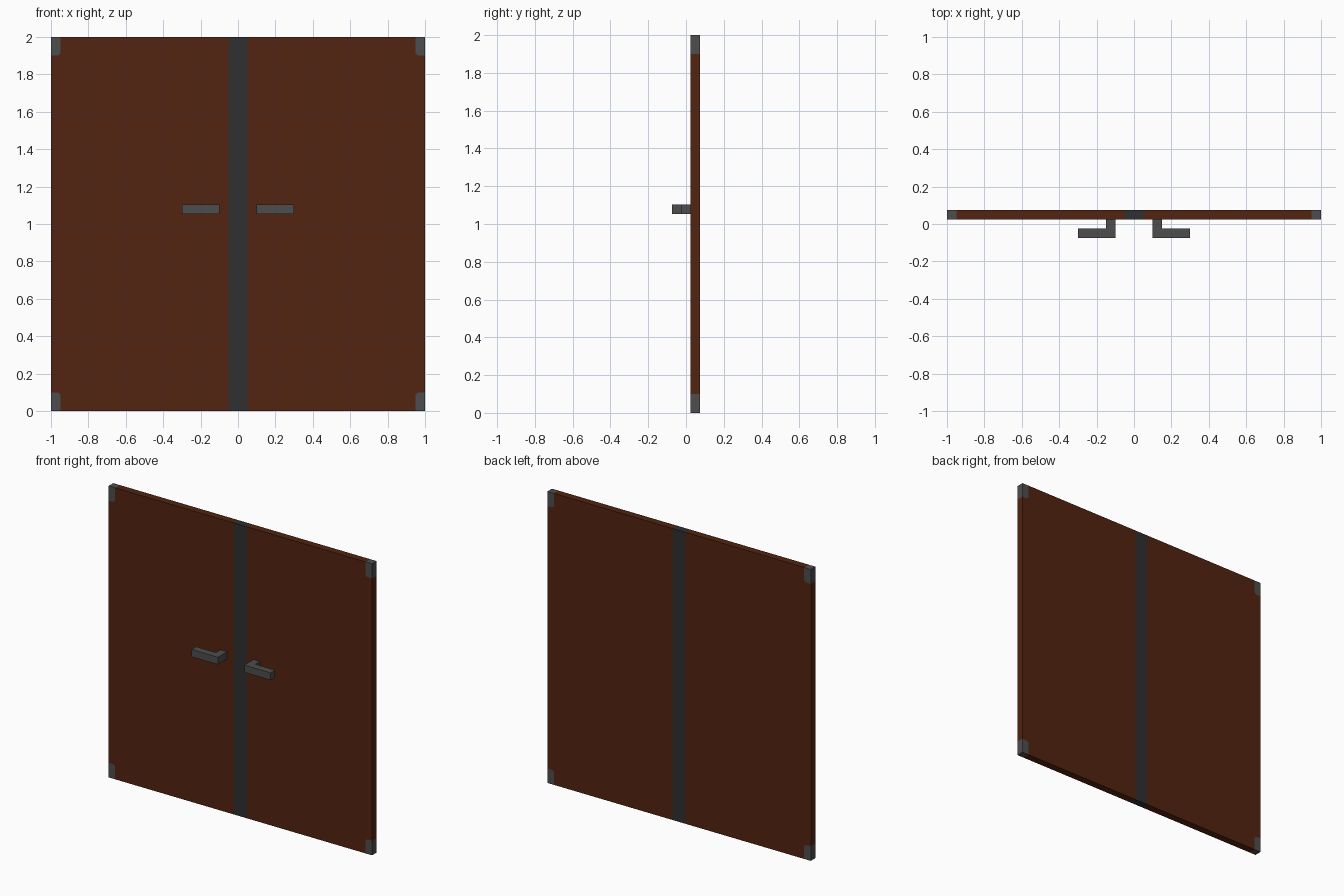
import bpy, bmesh

if "Cube" in bpy.data.objects:
    bpy.data.objects.remove(bpy.data.objects["Cube"])


def material(name, rgb):
    m = bpy.data.materials.new(name)
    m.diffuse_color = (*rgb, 1.0)
    m.use_nodes = True
    m.node_tree.nodes["Principled BSDF"].inputs["Base Color"].default_value = m.diffuse_color
    return m


WOOD = material("dark brown wood", (0.084, 0.017, 0.005))
STEEL = material("grey metal", (0.075, 0.075, 0.075))
SEAM = material("charcoal strip", (0.029, 0.029, 0.029))

BACK, FACE, FRONT = 0.075, 0.025, -0.075
W, H = 1.0, 2.0
BW, BH, CH = 0.05, 0.1, 0.012   # corner bracket width, height, chamfer


def extrude(name, pts, mat, plane, lo, hi):
    """Extrude an outline: plane 'xz' runs along y, plane 'xy' runs along z."""
    bm = bmesh.new()
    place = (lambda a, b: (a, lo, b)) if plane == "xz" else (lambda a, b: (a, b, lo))
    step = (0, hi - lo, 0) if plane == "xz" else (0, 0, hi - lo)
    face = bm.faces.new([bm.verts.new(place(a, b)) for a, b in pts])
    out = bmesh.ops.extrude_face_region(bm, geom=[face])
    verts = [v for v in out["geom"] if isinstance(v, bmesh.types.BMVert)]
    bmesh.ops.translate(bm, verts=verts, vec=step)
    bmesh.ops.recalc_face_normals(bm, faces=bm.faces)
    me = bpy.data.meshes.new(name)
    bm.to_mesh(me)
    bm.free()
    me.materials.append(mat)
    ob = bpy.data.objects.new(name, me)
    bpy.context.collection.objects.link(ob)
    return ob


# Inner edge of the lower bracket, shared by panel and bracket
notch = [(W - BW, 0), (W - BW, BH - CH), (W - BW + CH, BH), (W, BH)]
notch_top = [(x, H - z) for x, z in reversed(notch)]

for side, s in (("left", -1), ("right", 1)):
    def flip(pts):
        return [(s * a, b) for a, b in pts]

    # Door leaf, notched at its outer corners
    extrude(side + "_door_panel", flip([(0.05, 0)] + notch + notch_top + [(0.05, H)]),
            WOOD, "xz", FACE, BACK)
    # Chamfered corner hinges, flush with the leaf
    extrude(side + "_bottom_hinge", flip(notch + [(W, 0)]), STEEL, "xz", FACE, BACK)
    extrude(side + "_top_hinge", flip(notch_top + [(W, H)]), STEEL, "xz", FACE, BACK)
    # L-shaped lever handle
    lever = [(0.1, FACE), (0.15, FACE), (0.15, -0.025), (0.3, -0.025), (0.3, FRONT), (0.1, FRONT)]
    extrude(side + "_handle", flip(lever), STEEL, "xy", 1.053, 1.103)

# Centre strip between the leaves
extrude("centre_strip", [(-0.05, 0), (0.05, 0), (0.05, H), (-0.05, H)], SEAM, "xz", FACE, BACK)
